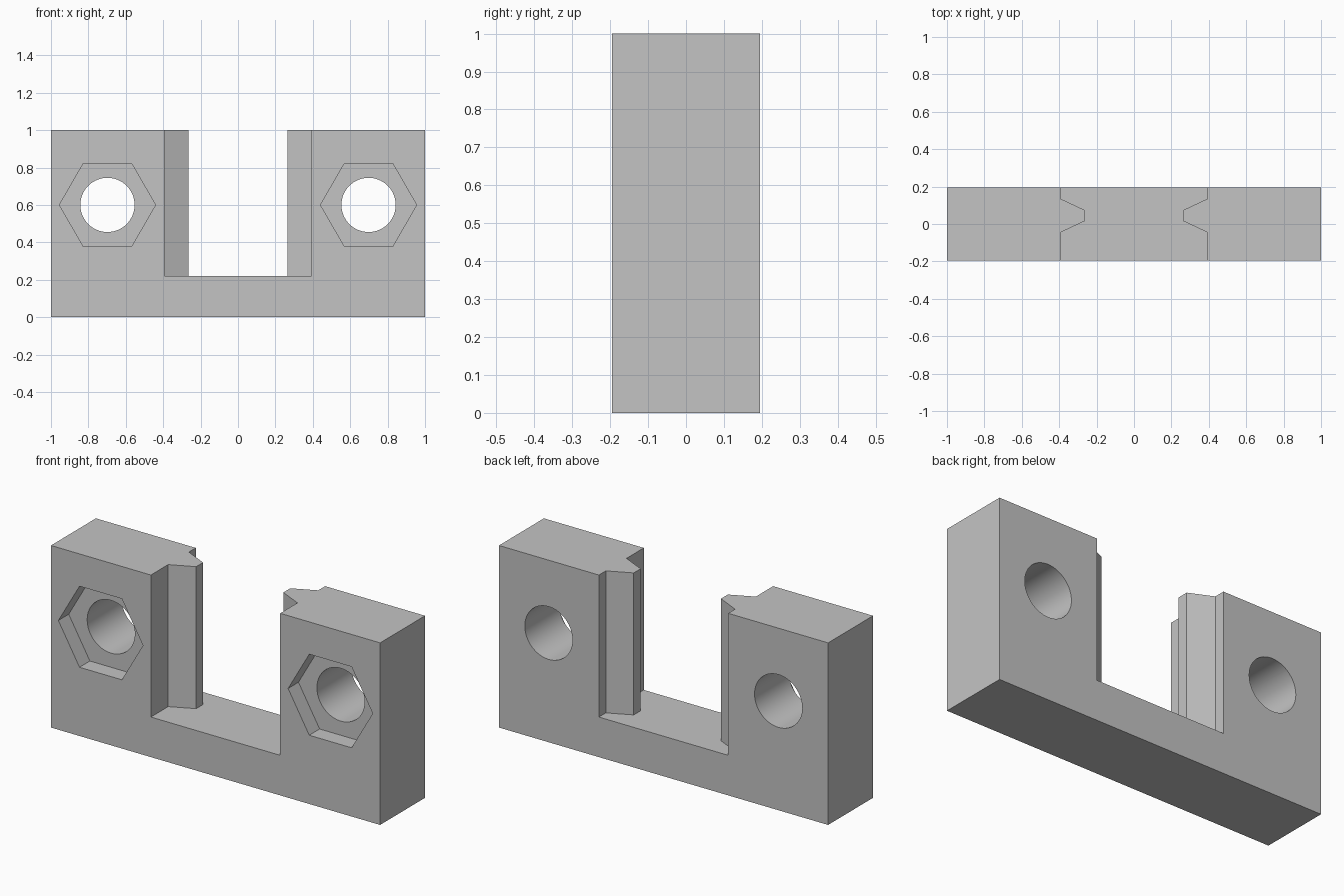
import bpy, bmesh, math
from mathutils import Matrix

cube = bpy.data.objects.get("Cube")
if cube:
    bpy.data.objects.remove(cube, do_unlink=True)

HALF_DEPTH = 0.195
FLOOR = 0.22
HOLE_X, HOLE_Z = 0.698, 0.6

grey = bpy.data.materials.new("plain grey")
grey.use_nodes = True
grey.diffuse_color = (0.55, 0.55, 0.55, 1)
grey.node_tree.nodes["Principled BSDF"].inputs["Base Color"].default_value = (0.55, 0.55, 0.55, 1)


def prism(name, outline, z0, z1):
    """Upright prism from a plan outline."""
    bm = bmesh.new()
    base = bm.faces.new([bm.verts.new((x, y, z0)) for x, y in outline])
    top = bmesh.ops.extrude_face_region(bm, geom=[base])["geom"]
    bmesh.ops.translate(bm, vec=(0, 0, z1 - z0),
                        verts=[v for v in top if isinstance(v, bmesh.types.BMVert)])
    bmesh.ops.recalc_face_normals(bm, faces=bm.faces)
    return finish(name, bm)


def bore(name, x, radius, sides, y0, y1):
    """Cylinder along y, used to cut holes and pockets."""
    bm = bmesh.new()
    place = Matrix.Translation((x, (y0 + y1) / 2, HOLE_Z)) @ Matrix.Rotation(math.pi / 2, 4, "X") \
        @ Matrix.Rotation(math.pi / 2 if sides == 6 else 0, 4, "Z")
    bmesh.ops.create_cone(bm, cap_ends=True, segments=sides, radius1=radius,
                          radius2=radius, depth=y1 - y0, matrix=place)
    return finish(name, bm)


def finish(name, bm):
    mesh = bpy.data.meshes.new(name)
    bm.to_mesh(mesh)
    bm.free()
    mesh.materials.append(grey)
    obj = bpy.data.objects.new(name, mesh)
    bpy.context.collection.objects.link(obj)
    return obj


# Solid block
d = HALF_DEPTH
bracket = prism("clamp_bracket", [(-1, -d), (1, -d), (1, d), (-1, d)], 0, 1)

# Central slot, pinched by a rail ridge on each inner wall
right_side = [(0.393, -0.3), (0.393, -0.045), (0.265, 0.015),
              (0.265, 0.075), (0.393, 0.135), (0.393, 0.3)]
left_side = [(-x, y) for x, y in reversed(right_side)]
cutters = [prism("slot_cutter", right_side + left_side, FLOOR, 1.2)]

# Bolt holes with hexagonal nut pockets in the front
for side, x in (("right", -HOLE_X), ("left", HOLE_X)):
    cutters.append(bore(side + "_bolt_cutter", x, 0.145, 64, -0.4, 0.4))
    cutters.append(bore(side + "_nut_cutter", x, 0.257, 6, -0.4, 0.09 - d))

for cutter in cutters:
    cutter.hide_render = True
    cut = bracket.modifiers.new(cutter.name, "BOOLEAN")
    cut.operation = "DIFFERENCE"
    cut.solver = "EXACT"
    cut.object = cutter

# Bake the cuts, then drop the cutters
bpy.context.view_layer.update()
graph = bpy.context.evaluated_depsgraph_get()
baked = bpy.data.meshes.new_from_object(bracket.evaluated_get(graph))
bracket.modifiers.clear()
bracket.data = baked
baked.materials.clear()
baked.materials.append(grey)
for face in baked.polygons:
    face.material_index = 0
for cutter in cutters:
    bpy.data.objects.remove(cutter, do_unlink=True)

# Smooth the bores, keep corners crisp
bpy.ops.object.select_all(action="DESELECT")
bracket.select_set(True)
bpy.context.view_layer.objects.active = bracket
bpy.ops.object.shade_smooth_by_angle(angle=math.radians(20))
